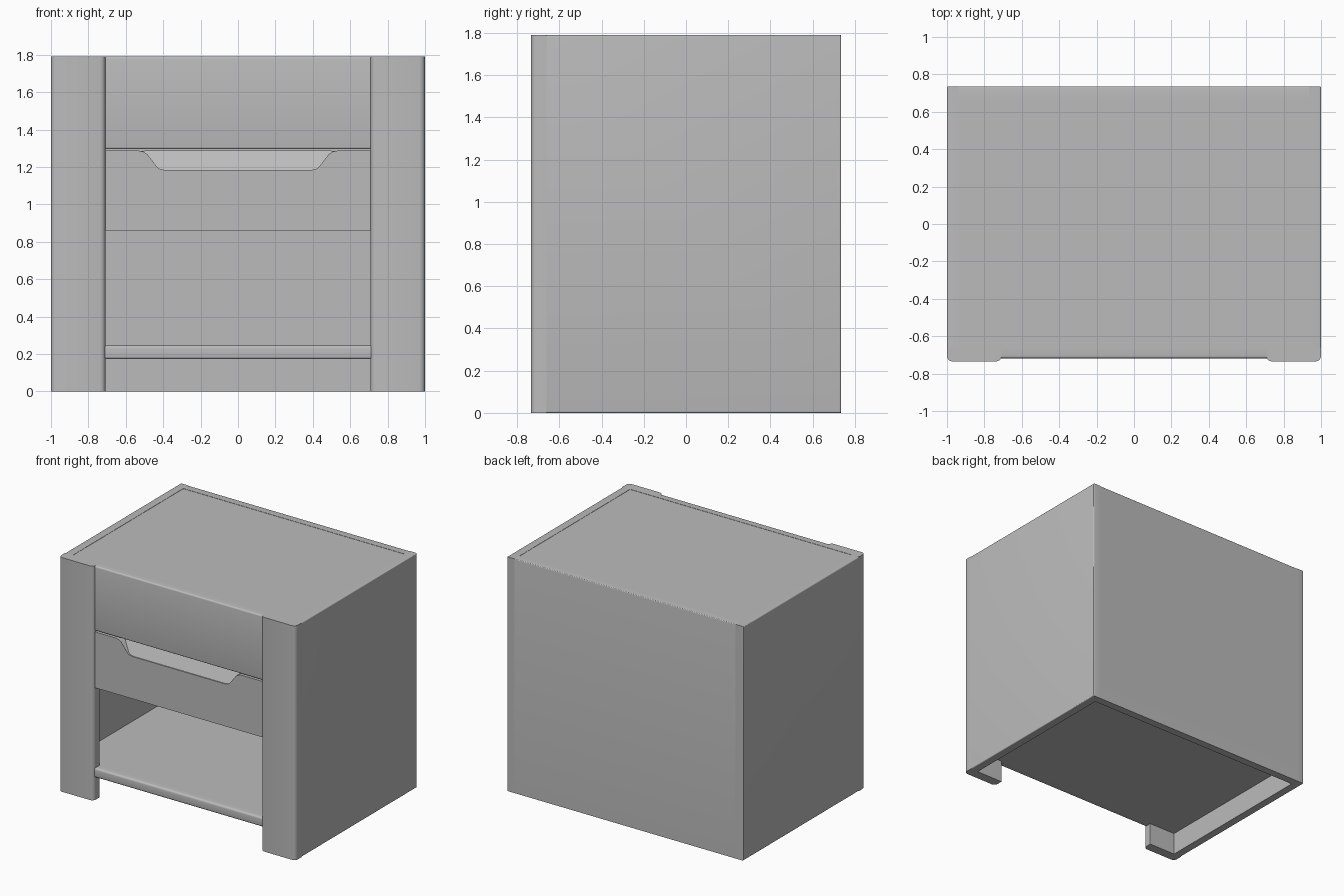
import bpy, bmesh
from mathutils import Vector

if "Cube" in bpy.data.objects:
    bpy.data.objects.remove(bpy.data.objects["Cube"])

grey = bpy.data.materials.new("plain grey")
grey.diffuse_color = (0.5, 0.5, 0.5, 1)
grey.use_nodes = True
grey.node_tree.nodes["Principled BSDF"].inputs["Base Color"].default_value = grey.diffuse_color


def finish(name, bm):
    bmesh.ops.recalc_face_normals(bm, faces=bm.faces)
    me = bpy.data.meshes.new(name)
    bm.to_mesh(me)
    bm.free()
    me.materials.append(grey)
    ob = bpy.data.objects.new(name, me)
    bpy.context.collection.objects.link(ob)
    bpy.ops.object.select_all(action='DESELECT')
    ob.select_set(True)
    bpy.context.view_layer.objects.active = ob
    bpy.ops.object.shade_smooth_by_angle(angle=0.6)
    return ob


def bevel(bm, edges, width, seg=4):
    bmesh.ops.bevel(bm, geom=list(edges), offset=width, segments=seg,
                    profile=0.5, affect='EDGES', clamp_overlap=True)


def box(name, lo, hi, width=0.0, pick=None):
    """Box from corner to corner; pick(mid, direction) chooses rounded edges."""
    lo, hi = Vector(lo), Vector(hi)
    bm = bmesh.new()
    bmesh.ops.create_cube(bm, size=1)
    for v in bm.verts:
        v.co = Vector([(lo[i] + hi[i]) / 2 + v.co[i] * (hi[i] - lo[i]) for i in range(3)])
    if width:
        chosen = []
        for e in bm.edges:
            a, b = e.verts[0].co, e.verts[1].co
            if pick is None or pick((a + b) / 2, b - a):
                chosen.append(e)
        bevel(bm, chosen, width)
    return finish(name, bm)


def prism(name, pts, place, depth):
    """Extrude a flat outline; place maps a 2D point to 3D."""
    bm = bmesh.new()
    f = bm.faces.new([bm.verts.new(place(p)) for p in pts])
    r = bmesh.ops.extrude_face_region(bm, geom=[f])
    bmesh.ops.translate(bm, vec=depth,
                        verts=[g for g in r["geom"] if isinstance(g, bmesh.types.BMVert)])
    return bm


H, D, W = 1.79, 0.735, 0.935   # height, half depth, half inner width
FRONT, JOIN = -0.718, -0.66    # drawer front plane, plane behind the posts

# side panels and rounded front posts
for s, side in ((-1, "left"), (1, "right")):
    xs = sorted((s * W, s * 1.0))
    box(side + "_side_panel", (xs[0], JOIN, 0), (xs[1], D, H), 0.008,
        lambda m, d: m.y > JOIN + 0.01 and abs(m.x) > 0.97)
    xs = sorted((s * 0.708, s * 1.0))
    box(side + "_front_post", (xs[0], -D, 0), (xs[1], JOIN, H), 0.03,
        lambda m, d: m.y < -D + 0.01 and abs(d.z) > 1)

# back, top and bottom boards
box("back_panel", (-W, 0.675, 0), (W, D, H), 0.006, lambda m, d: m.y > 0.73 and m.z > 1.7)
box("top_panel", (-W, JOIN, 1.73), (W, 0.675, H - 0.002))
box("bottom_shelf", (-W, JOIN, 0.172), (W, 0.675, 0.245))
box("bottom_shelf_lip", (-0.71, FRONT, 0.172), (0.71, JOIN, 0.245), 0.015,
    lambda m, d: m.y < FRONT + 0.01 and abs(d.x) > 1)

# upper drawer front
box("upper_drawer_front", (-0.708, FRONT, 1.295), (0.708, JOIN, H), 0.012,
    lambda m, d: m.y < FRONT + 0.01 and abs(d.x) > 1)

# lower drawer front with a notched finger grip
half = [(0.708, 0.86), (0.708, 1.287), (0.53, 1.287), (0.505, 1.282), (0.485, 1.268),
        (0.435, 1.203), (0.42, 1.19), (0.39, 1.183)]
outline = half + [(-x, z) for x, z in reversed(half)]
bm = prism("lower_drawer_front", outline, lambda p: (p[0], FRONT, p[1]),
           (0, JOIN - FRONT, 0))
finish("lower_drawer_front", bm)

# sloped surface inside the grip
slope = [(FRONT + 0.006, 1.18), (JOIN, 1.287), (JOIN, 1.18)]
bm = prism("grip_slope", slope, lambda p: (-0.5, p[0], p[1]), (1.0, 0, 0))
finish("grip_slope", bm)

# drawer bodies behind the fronts
box("upper_drawer_body", (-W + 0.01, JOIN, 1.30), (W - 0.01, 0.66, 1.72))
box("lower_drawer_body", (-W + 0.01, JOIN, 0.875), (W - 0.01, 0.66, 1.285))
